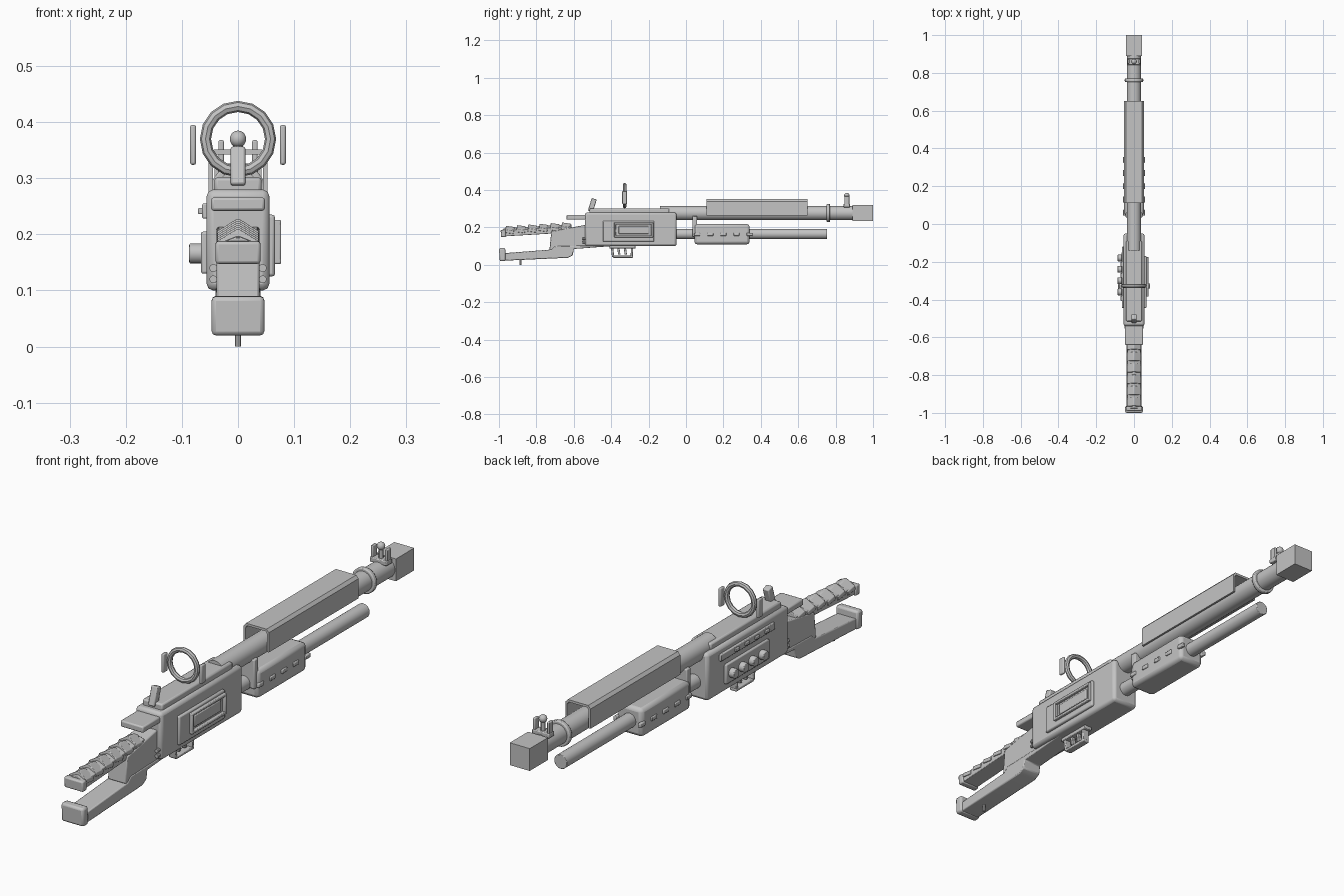
import bpy, bmesh, math
from mathutils import Matrix, Vector

cube = bpy.data.objects.get("Cube")
if cube:
    bpy.data.objects.remove(cube, do_unlink=True)

grey = bpy.data.materials.new("plain_grey")
grey.use_nodes = True
grey.diffuse_color = (0.55, 0.55, 0.55, 1)
grey.node_tree.nodes["Principled BSDF"].inputs["Base Color"].default_value = (0.55, 0.55, 0.55, 1)
parts = []


def finish(name, bm, bevel=0.0, segments=2, tilt=0.0, pivot=(0, 0, 0)):
    """Turn a bmesh into an object, tilted about the x axis at its pivot."""
    if tilt:
        bmesh.ops.rotate(bm, verts=bm.verts, cent=pivot, matrix=Matrix.Rotation(tilt, 3, 'X'))
    bmesh.ops.recalc_face_normals(bm, faces=bm.faces)
    mesh = bpy.data.meshes.new(name)
    bm.to_mesh(mesh)
    bm.free()
    mesh.materials.append(grey)
    ob = bpy.data.objects.new(name, mesh)
    bpy.context.collection.objects.link(ob)
    if bevel:
        mod = ob.modifiers.new("soft_edges", 'BEVEL')
        mod.width, mod.segments, mod.limit_method = bevel, segments, 'ANGLE'
    parts.append(ob)
    return ob


def box(name, x, y, z, bevel=0.0, tilt=0.0):
    """Box from three (low, high) ranges."""
    lo, hi = Vector((x[0], y[0], z[0])), Vector((x[1], y[1], z[1]))
    bm = bmesh.new()
    bmesh.ops.create_cube(bm, size=1)
    bmesh.ops.scale(bm, vec=hi - lo, verts=bm.verts)
    bmesh.ops.translate(bm, vec=(lo + hi) / 2, verts=bm.verts)
    return finish(name, bm, bevel, 2, tilt, (lo + hi) / 2)


def sym(w):
    return (-w, w)


def rod(name, start, end, r, sides=20, bevel=0.0):
    """Cylinder between two points."""
    a, b = Vector(start), Vector(end)
    turn = (b - a).to_track_quat('Z', 'Y').to_matrix().to_4x4()
    bm = bmesh.new()
    bmesh.ops.create_cone(bm, cap_ends=True, segments=sides, radius1=r, radius2=r,
                          depth=(b - a).length, matrix=Matrix.Translation((a + b) / 2) @ turn)
    return finish(name, bm, bevel)


def extrude(name, points, axis, low, high, bevel=0.0, tilt=0.0, pivot=(0, 0, 0)):
    """Extrude a profile: (y, z) points along x, or (x, z) points along y."""
    bm = bmesh.new()
    place = (lambda p: (low, p[0], p[1])) if axis == 'x' else (lambda p: (p[0], low, p[1]))
    face = bm.faces.new([bm.verts.new(place(p)) for p in points])
    new = bmesh.ops.extrude_face_region(bm, geom=[face])["geom"]
    step = Vector((high - low, 0, 0)) if axis == 'x' else Vector((0, high - low, 0))
    bmesh.ops.translate(bm, vec=step, verts=[v for v in new if isinstance(v, bmesh.types.BMVert)])
    return finish(name, bm, bevel, 2, tilt, pivot)


def mirrored(half):
    return half + [(-x, z) for x, z in reversed(half)]


# Receiver with top cover and overhanging plate
box("receiver", sym(0.056), (-0.54, -0.05), (0.1, 0.28), 0.012)
box("top_cover", sym(0.042), (-0.515, -0.09), (0.27, 0.302), 0.006)
box("front_plate", sym(0.048), (-0.64, -0.5), (0.242, 0.266), 0.005)
for s in (-1, 1):
    for z in (0.12, 0.14):
        rod("receiver_pin", (s * 0.044, -0.553, z), (s * 0.044, -0.53, z), 0.007, 10)

# Left side panel with a raised rectangular frame
box("side_panel", (0.05, 0.066), (-0.445, -0.17), (0.125, 0.235), 0.005)
for z in (0.147, 0.215):
    box("frame_rail", (0.06, 0.077), (-0.385, -0.175), (z, z + 0.011), 0.003)
for y in (-0.385, -0.186):
    box("frame_end", (0.06, 0.077), (y, y + 0.011), (0.147, 0.226), 0.003)
box("frame_insert", (0.06, 0.07), (-0.36, -0.2), (0.165, 0.208), 0.003)

# Right side controls: slotted strip and four knobs
box("control_strip", (-0.064, -0.05), (-0.445, -0.12), (0.228, 0.255), 0.003)
box("knob_panel", (-0.066, -0.05), (-0.41, -0.15), (0.13, 0.205), 0.004)
for i in range(4):
    y = -0.18 - 0.06 * i
    rod("knob", (-0.06, y, 0.166), (-0.087, y, 0.166), 0.018, 16, 0.003)
    box("strip_button", (-0.071, -0.06), (y - 0.045, y - 0.02), (0.236, 0.247), 0.002)

# Trigger guard and triggers
box("guard_base", sym(0.017), (-0.41, -0.27), (0.088, 0.103), 0.003)
box("guard_floor", sym(0.014), (-0.39, -0.283), (0.038, 0.049), 0.003)
for y, t in ((-0.393, 0.12), (-0.289, -0.05)):
    box("guard_leg", sym(0.014), (y - 0.006, y + 0.006), (0.042, 0.1), 0.003, t)
for y in (-0.36, -0.325):
    box("trigger", sym(0.007), (y - 0.006, y + 0.006), (0.055, 0.1), 0.002, 0.15)

# Barrel, collar and square muzzle
rod("barrel", (0, -0.14, 0.277), (0, 0.9, 0.277), 0.038, 24)
rod("barrel_collar", (0, 0.752, 0.277), (0, 0.77, 0.277), 0.049, 24, 0.004)
box("muzzle_block", sym(0.042), (0.89, 1), (0.235, 0.32))

# Open-bottomed barrel shroud
outer = [(-0.053, 0.265), (-0.053, 0.34), (-0.043, 0.351)]
inner = [(0.045, 0.265), (0.045, 0.334), (0.039, 0.342)]
extrude("barrel_shroud", mirrored(outer) + mirrored(inner), 'y', 0.11, 0.65)

# Lower tube, sliding grip and its bracket
rod("lower_tube", (0, -0.07, 0.165), (0, 0.755, 0.165), 0.027, 24, 0.002)
box("sliding_grip", sym(0.053), (0.045, 0.34), (0.11, 0.218), 0.014)
box("grip_bracket", sym(0.045), (0.035, 0.06), (0.15, 0.262), 0.004)
for s in (-1, 1):
    for i in range(5):
        y = 0.06 + 0.07 * i
        box("grip_stud", sorted((s * 0.045, s * 0.058)), (y - 0.016, y + 0.016), (0.155, 0.171), 0.003)

# Ring sight with two side bars
bpy.ops.mesh.primitive_torus_add(major_segments=16, minor_segments=8, major_radius=0.058,
                                 minor_radius=0.01, location=(0, -0.328, 0.37),
                                 rotation=(math.pi / 2, 0, 0))
ring = bpy.context.object
ring.name = "ring_sight"
ring.data.materials.append(grey)
parts.append(ring)
for s in (-1, 1):
    box("ring_side_bar", (s * 0.08 - 0.0055, s * 0.08 + 0.0055), (-0.341, -0.315), (0.324, 0.395), 0.004)

# Leaning post on the receiver
box("leaning_post", sym(0.013), (-0.515, -0.487), (0.284, 0.355), 0.004, -0.3)

# Bead sight near the muzzle
box("bead_base", sym(0.036), (0.842, 0.876), (0.308, 0.326), 0.003)
rod("bead_post", (0, 0.86, 0.315), (0, 0.86, 0.365), 0.009, 12)
bm = bmesh.new()
bmesh.ops.create_uvsphere(bm, u_segments=14, v_segments=10, radius=0.015,
                          matrix=Matrix.Translation((0, 0.86, 0.37)))
finish("bead", bm)
for s in (-1, 1):
    box("bead_wing", (s * 0.03 - 0.005, s * 0.03 + 0.005), (0.847, 0.873), (0.315, 0.368), 0.003)

# Block joining both stock arms to the receiver
joint = [(-0.73, 0.08), (-0.72, 0.18), (-0.53, 0.215), (-0.53, 0.095)]
extrude("stock_joint", joint, 'x', -0.038, 0.038, 0.004)

# Upper arm with a peaked top and stepped ribs
mid = (0, -0.795, 0.183)
extrude("upper_arm", mirrored([(-0.034, 0.163), (-0.034, 0.194), (0, 0.206)][:2] + [(-0.004, 0.206)]),
        'y', -0.975, -0.61, 0.002, 0.06, mid)
for i in range(6):
    y = -0.945 + 0.06 * i
    z = 0.186 + 0.06 * (y + 0.795)
    rib = mirrored([(-0.037, z - 0.008), (-0.037, z + 0.008), (-0.004, z + 0.029)])
    extrude("upper_rib", rib, 'y', y - 0.022, y + 0.024, 0.002, -0.14, (0, y, z))
box("upper_end_cap", sym(0.04), (-0.99, -0.965), (0.148, 0.188), 0.005, 0.06)

# Lower arm with its end cap and peg
arm = [(-0.98, 0.022), (-0.63, 0.038), (-0.605, 0.052), (-0.6, 0.085), (-0.4, 0.1),
       (-0.4, 0.108), (-0.7, 0.1), (-0.72, 0.082), (-0.98, 0.062)]
extrude("lower_arm", arm, 'x', -0.04, 0.04, 0.004)
box("lower_end_cap", sym(0.047), (-0.998, -0.965), (0.02, 0.09), 0.008, 0.05)
rod("lower_peg", (0, -0.885, 0), (0, -0.885, 0.035), 0.006, 10)

# Smooth the round parts and keep hard edges crisp
bpy.ops.object.select_all(action='DESELECT')
for ob in parts:
    ob.select_set(True)
bpy.context.view_layer.objects.active = parts[0]
bpy.ops.object.shade_smooth_by_angle(angle=math.radians(30))
